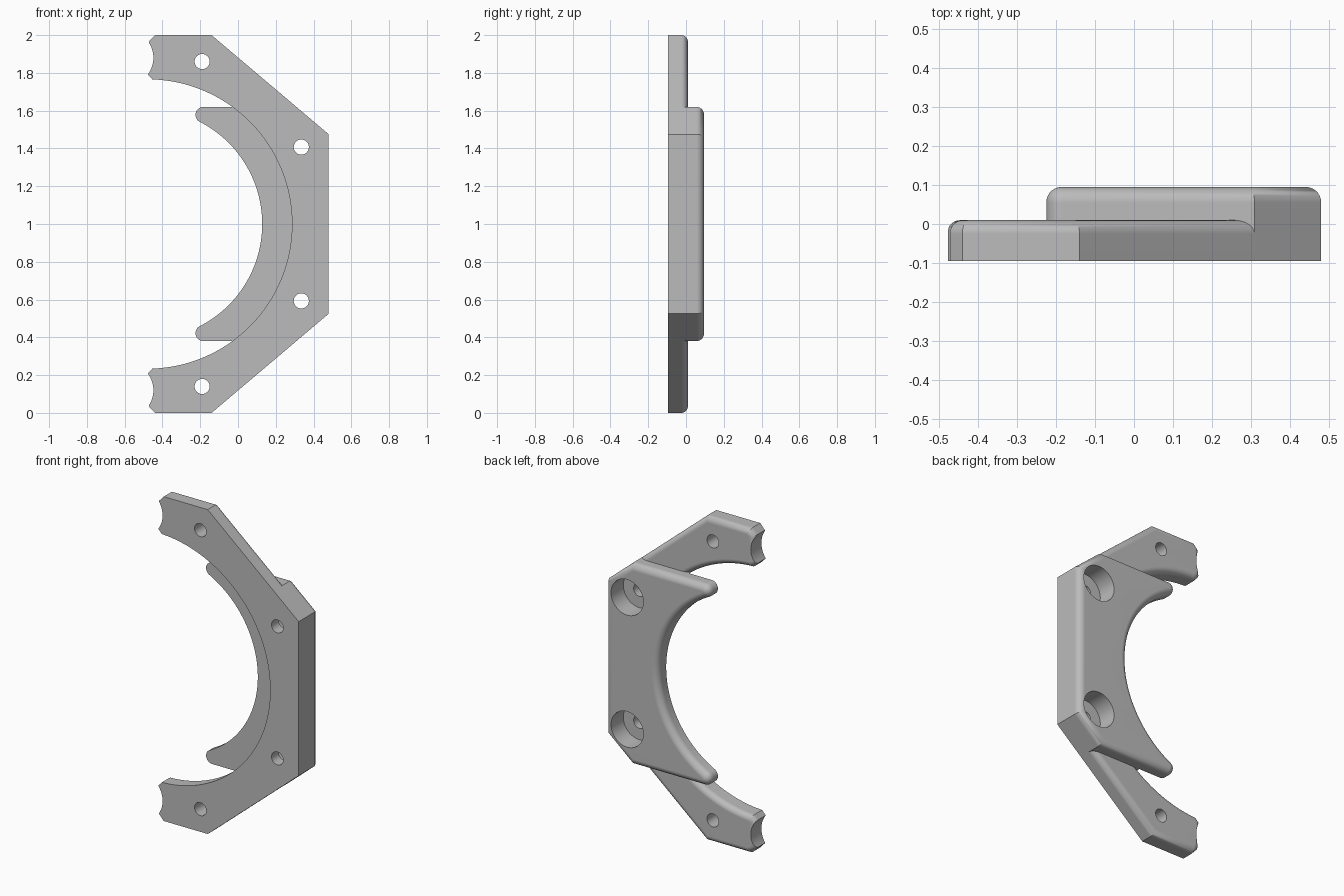
import bpy, bmesh
from math import sin, cos, pi, radians
from mathutils import Vector

cube = bpy.data.objects.get("Cube")
if cube:
    bpy.data.objects.remove(cube, do_unlink=True)

grey = bpy.data.materials.new("plain grey")
grey.use_nodes = True
grey.diffuse_color = (0.5, 0.5, 0.5, 1)
grey.node_tree.nodes["Principled BSDF"].inputs["Base Color"].default_value = (0.5, 0.5, 0.5, 1)

FRONT, ARM_BACK, BACK = -0.095, 0.01, 0.095
CENTRE = (-0.48, 1.0)
RING, LIP = 0.766, 0.608


def arc(centre, radius, start, end, steps):
    """Points (x, z) on an arc, angles in degrees."""
    angles = [radians(start + (end - start) * i / steps) for i in range(steps + 1)]
    return [(centre[0] + radius * cos(a), centre[1] + radius * sin(a)) for a in angles]


def circle(centre, radius, steps=48):
    return arc(centre, radius, 0, 360, steps)[:-1]


def flip(outline):
    """Mirror an outline top to bottom, keeping its winding."""
    return [(x, 2 - z) for x, z in reversed(outline)]


def inset(outline, d):
    pts = [Vector(p) for p in outline]
    result = []
    for i, p in enumerate(pts):
        a = (p - pts[i - 1]).normalized()
        b = (pts[(i + 1) % len(pts)] - p).normalized()
        n1, n2 = Vector((-a.y, a.x)), Vector((-b.y, b.x))
        result.append(p + (n1 + n2) * d / (1 + n1.dot(n2)))
    return result


def prism(name, outline, y0, y1, fillet=0.0, steps=7):
    """Extrude an outline from y0 to y1, rounding its back edge."""
    layers = [(0, y0)]
    if fillet:
        for i in range(steps + 1):
            a = pi / 2 * i / steps
            layers.append((fillet * (1 - cos(a)), y1 - fillet + fillet * sin(a)))
    else:
        layers.append((0, y1))
    bm = bmesh.new()
    rings = [[bm.verts.new((x, y, z)) for x, z in inset(outline, d)] for d, y in layers]
    for low, high in zip(rings, rings[1:]):
        for i in range(len(low)):
            bm.faces.new((low[i - 1], low[i], high[i], high[i - 1]))
    bm.faces.new(rings[0][::-1])
    bm.faces.new(rings[-1])
    bmesh.ops.recalc_face_normals(bm, faces=bm.faces)
    mesh = bpy.data.meshes.new(name)
    bm.to_mesh(mesh)
    bm.free()
    mesh.materials.append(grey)
    obj = bpy.data.objects.new(name, mesh)
    bpy.context.collection.objects.link(obj)
    return obj


def carve(obj, cutters):
    """Cut the shapes away, then shade smooth with sharp edges."""
    bpy.ops.object.select_all(action='DESELECT')
    bpy.context.view_layer.objects.active = obj
    obj.select_set(True)
    for cutter in cutters:
        cutter.hide_render = True
        mod = obj.modifiers.new("cut", 'BOOLEAN')
        mod.operation, mod.solver, mod.object = 'DIFFERENCE', 'EXACT', cutter
        bpy.ops.object.modifier_apply(modifier=mod.name)
        bpy.data.objects.remove(cutter, do_unlink=True)
    bpy.ops.object.shade_smooth_by_angle(angle=radians(32))
    normals = obj.modifiers.new("flat faces", 'WEIGHTED_NORMAL')
    normals.keep_sharp = True


# Thin arms: angled outside, round inside, scalloped tip, one bolt hole
arm = [(0.38, 1.56), (-0.14, 2), (-0.44, 2), (-0.472, 1.965), (-0.48, 1.795)]
arm += arc(CENTRE, RING, 88, 47, 30)
arm_cuts = {
    "tip scallop": circle((-0.595, 1.88), 0.147, 64),
    "bolt hole": circle((-0.19, 1.86), 0.04),
    "joint trim": [(-1, 1.4), (1, 1.4), (1, 1.617), (-1, 1.617)],
}
for name, side in (("upper_arm", list), ("lower_arm", flip)):
    plate = prism(name, side(arm), FRONT, ARM_BACK, 0.035)
    carve(plate, [prism(n, side(o), -0.5, 0.5) for n, o in arm_cuts.items()])

# Thick middle block with the inner lip and its rounded horns
horn = arc((-0.183, 1.578), 0.042, 90, 242.8, 14)
block = [(0.309, 0.38), (0.48, 0.525), (0.48, 1.475), (0.309, 1.62)]
block += horn + arc(CENTRE, LIP, 62.8, -62.8, 80)[1:-1] + flip(horn)
body = prism("middle_block", block, FRONT, BACK, 0.04)

# Ring recess in front of the lip, bolt holes and their counterbores
cuts = [prism("ring recess", circle(CENTRE, RING, 160), -0.5, ARM_BACK)]
bolt = [(0.335, 1.407)]
for spot in bolt + flip(bolt):
    cuts.append(prism("bolt hole", circle(spot, 0.04), -0.5, 0.5))
    cuts.append(prism("counterbore", circle(spot, 0.11), -0.025, 0.5))
carve(body, cuts)
